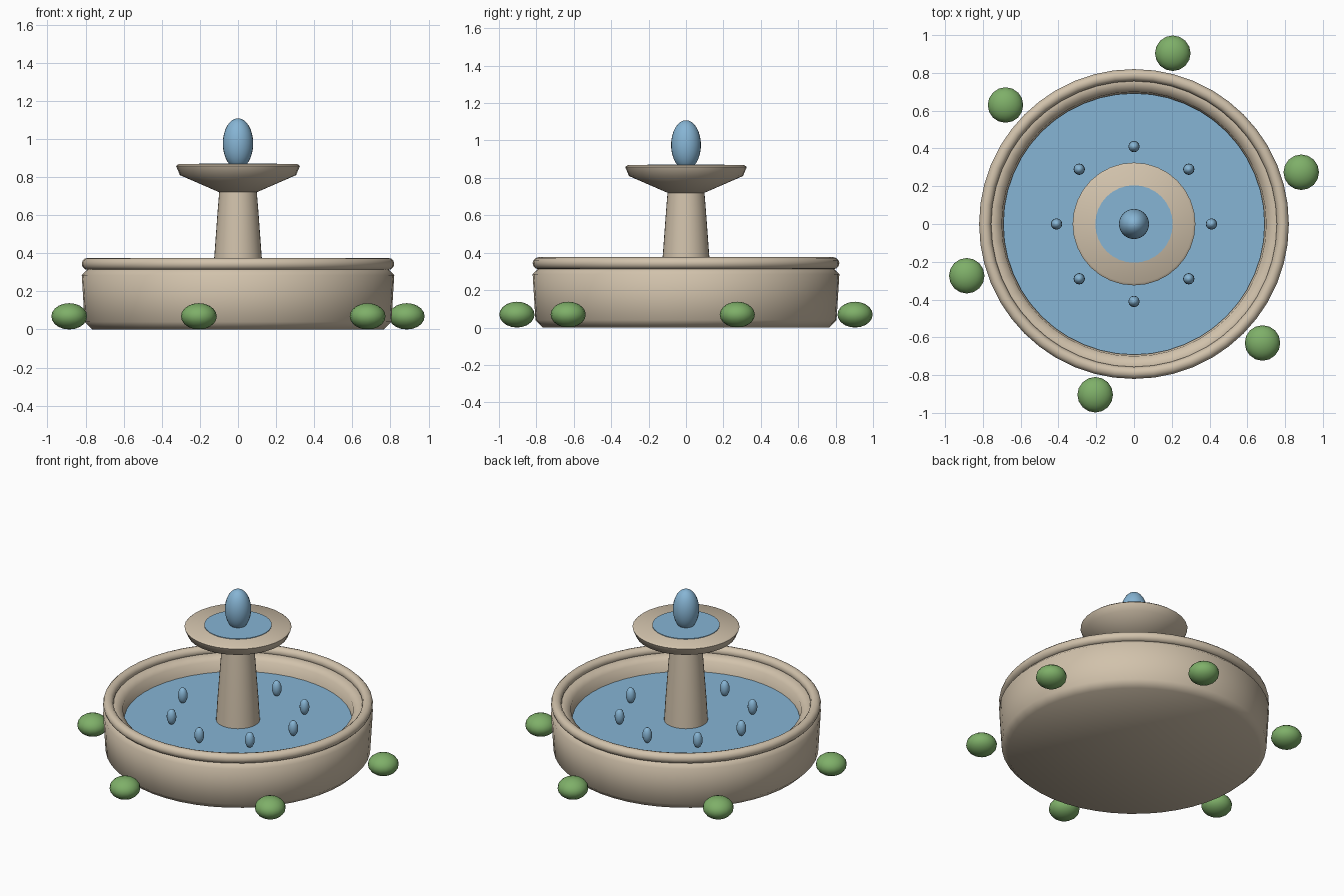
import bpy, math

cube = bpy.data.objects.get("Cube")
if cube:
    bpy.data.objects.remove(cube, do_unlink=True)


def material(name, rgb):
    m = bpy.data.materials.new(name)
    m.use_nodes = True
    m.diffuse_color = (*rgb, 1)
    m.node_tree.nodes["Principled BSDF"].inputs["Base Color"].default_value = (*rgb, 1)
    return m


stone = material("sandstone", (0.64, 0.54, 0.41))
water = material("water blue", (0.24, 0.46, 0.66))
leaf = material("leaf green", (0.21, 0.43, 0.14))


def finish(name, mat, angle):
    obj = bpy.context.object
    obj.name = name
    obj.data.materials.append(mat)
    bpy.ops.object.shade_smooth_by_angle(angle=math.radians(angle))
    return obj


def lathe(name, profile, mat, steps=48, angle=35):
    """Spin a (radius, height) profile round z; radius 0 makes a pole."""
    verts, rings, faces = [], [], []
    for r, z in profile:
        count = steps if r > 0 else 1
        start = len(verts)
        for i in range(count):
            a = math.tau * i / steps
            verts.append((r * math.cos(a), r * math.sin(a), z))
        rings.append([start + i % count for i in range(steps)])
    for low, high in zip(rings, rings[1:]):
        for i in range(steps):
            j = (i + 1) % steps
            quad = [low[i], low[j], high[j], high[i]]
            faces.append(list(dict.fromkeys(quad)))
    mesh = bpy.data.meshes.new(name)
    mesh.from_pydata(verts, [], faces)
    obj = bpy.data.objects.new(name, mesh)
    bpy.context.collection.objects.link(obj)
    bpy.ops.object.select_all(action="DESELECT")
    bpy.context.view_layer.objects.active = obj
    obj.select_set(True)
    return finish(name, mat, angle)


def ellipsoid(name, place, radius, half_height, mat, segments, rings):
    bpy.ops.mesh.primitive_uv_sphere_add(segments=segments, ring_count=rings,
                                         radius=1, location=place)
    bpy.context.object.scale = (radius, radius, half_height)
    return finish(name, mat, 80)


def around(count, radius, start=0):
    for i in range(count):
        a = math.radians(start) + math.tau * i / count
        yield i + 1, radius * math.cos(a), radius * math.sin(a)


# Basin: hollow stone tub with a rounded rim
lathe("basin", [(0, 0), (0.765, 0), (0.805, 0.04), (0.82, 0.285), (0.79, 0.317),
                (0.755, 0.335), (0.7, 0.305), (0.69, 0.18), (0, 0.18)], stone, angle=60)
bpy.ops.mesh.primitive_torus_add(major_radius=0.788, minor_radius=0.032,
                                 major_segments=48, minor_segments=12,
                                 location=(0, 0, 0.344))
finish("basin_rim", stone, 60)
lathe("basin_water", [(0.692, 0.2), (0.692, 0.235), (0, 0.235)], water)

# Central pillar and upper bowl
lathe("pillar", [(0.135, 0.2), (0.125, 0.375), (0.107, 0.62), (0.098, 0.73)], stone, 32)
lathe("upper_bowl", [(0, 0.72), (0.098, 0.72), (0.305, 0.81), (0.325, 0.858),
                     (0.312, 0.868), (0, 0.868)], stone, 32, 45)
lathe("upper_water", [(0.205, 0.864), (0.205, 0.872), (0, 0.872)], water, 32)

# Water jet and the ring of droplets
ellipsoid("water_jet", (0, 0, 0.976), 0.08, 0.132, water, 24, 16)
for n, x, y in around(8, 0.41):
    ellipsoid(f"droplet_{n}", (x, y, 0.288), 0.03, 0.051, water, 12, 8)

# Bushes round the outside
for n, x, y in around(6, 0.927, 17.2):
    ellipsoid(f"bush_{n}", (x, y, 0.069), 0.094, 0.069, leaf, 16, 10)
